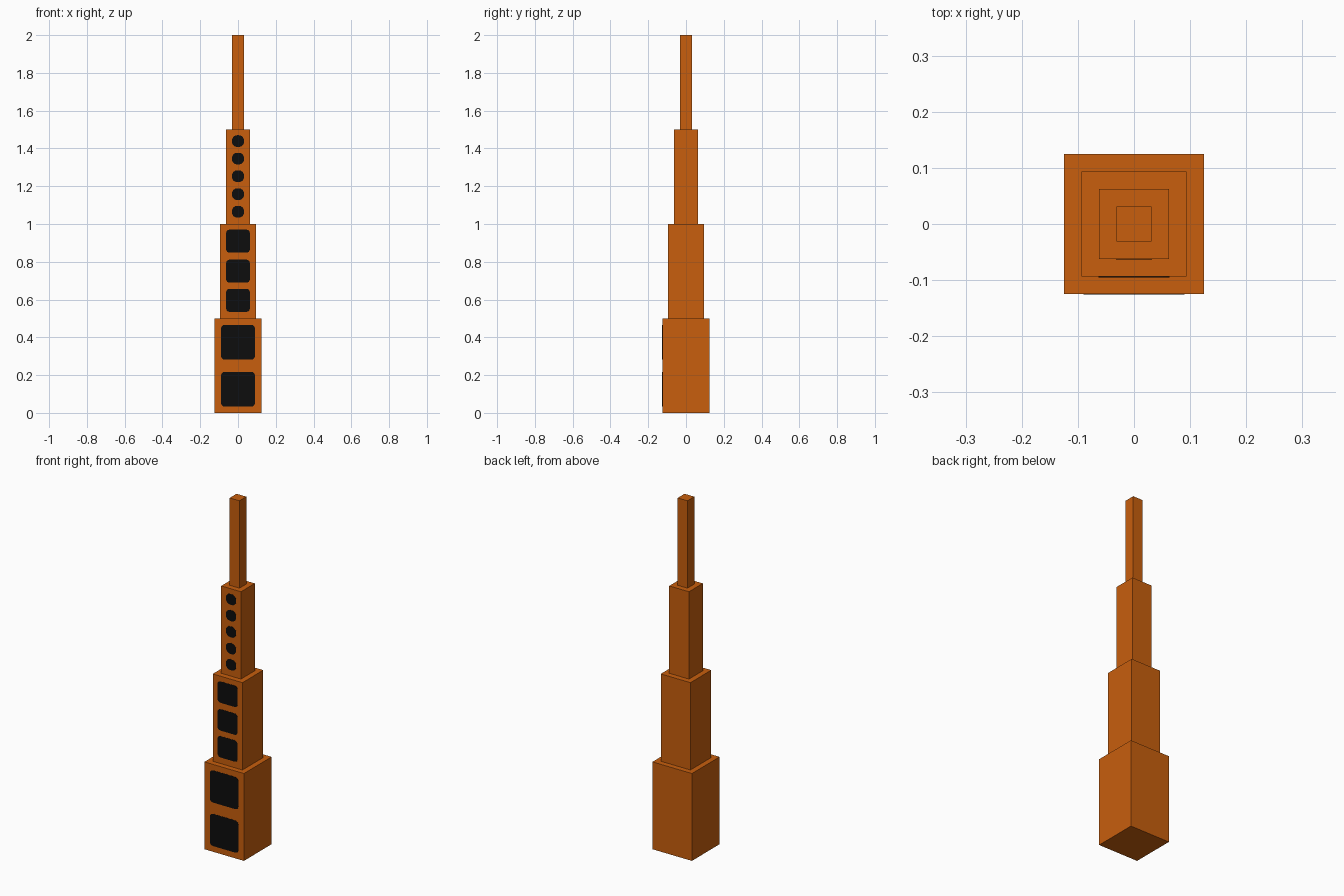
import bpy, bmesh, math

if "Cube" in bpy.data.objects:
    bpy.data.objects.remove(bpy.data.objects["Cube"])


def material(name, rgb):
    m = bpy.data.materials.new(name)
    m.diffuse_color = (*rgb, 1)
    m.use_nodes = True
    m.node_tree.nodes["Principled BSDF"].inputs["Base Color"].default_value = m.diffuse_color
    return m


ORANGE = material("burnt_orange", (0.58, 0.114, 0.004))
BLACK = material("window_black", (0.004, 0.004, 0.004))


def add_object(name, bm, mat):
    bmesh.ops.recalc_face_normals(bm, faces=bm.faces)
    mesh = bpy.data.meshes.new(name)
    bm.to_mesh(mesh)
    bm.free()
    mesh.materials.append(mat)
    obj = bpy.data.objects.new(name, mesh)
    bpy.context.collection.objects.link(obj)


def tier(name, half, z0, height=0.5):
    """Square tower block standing on z0."""
    bm = bmesh.new()
    bmesh.ops.create_cube(bm, size=1)
    for v in bm.verts:
        v.co = (v.co.x * 2 * half, v.co.y * 2 * half, z0 + (v.co.z + 0.5) * height)
    add_object(name, bm, ORANGE)


def window(name, half_w, half_h, radius, y, z, steps=4):
    """Very thin rounded plate on the front face."""
    bm = bmesh.new()
    verts = []
    for q, (sx, sz) in enumerate([(1, 1), (-1, 1), (-1, -1), (1, -1)]):
        for i in range(steps + 1):
            a = math.pi / 2 * (q + i / steps)
            verts.append(bm.verts.new((sx * (half_w - radius) + radius * math.cos(a), y,
                                       z + sz * (half_h - radius) + radius * math.sin(a))))
    bmesh.ops.remove_doubles(bm, verts=verts, dist=1e-5)
    face = bm.faces.new([v for v in verts if v.is_valid])
    ext = bmesh.ops.extrude_face_region(bm, geom=[face], use_keep_orig=True)
    for v in ext["geom"]:
        if isinstance(v, bmesh.types.BMVert):
            v.co.y -= 0.001
    add_object(name, bm, BLACK)


# Four stacked tiers: name, half width, window (half width, half height, radius), centres
TIERS = [
    ("base_tier", 0.125, (0.09, 0.092, 0.02), [0.125, 0.374]),
    ("middle_tier", 0.094, (0.063, 0.061, 0.018), [0.596, 0.75, 0.909]),
    ("upper_tier", 0.0625, (0.032, 0.031, 0.027), [1.065, 1.158, 1.253, 1.346, 1.439]),
    ("spire", 0.031, None, []),
]
for i, (name, half, shape, centres) in enumerate(TIERS):
    tier(name, half, 0.5 * i)
    for n, z in enumerate(centres):
        window(f"{name}_window_{n + 1}", *shape, -half, z)
